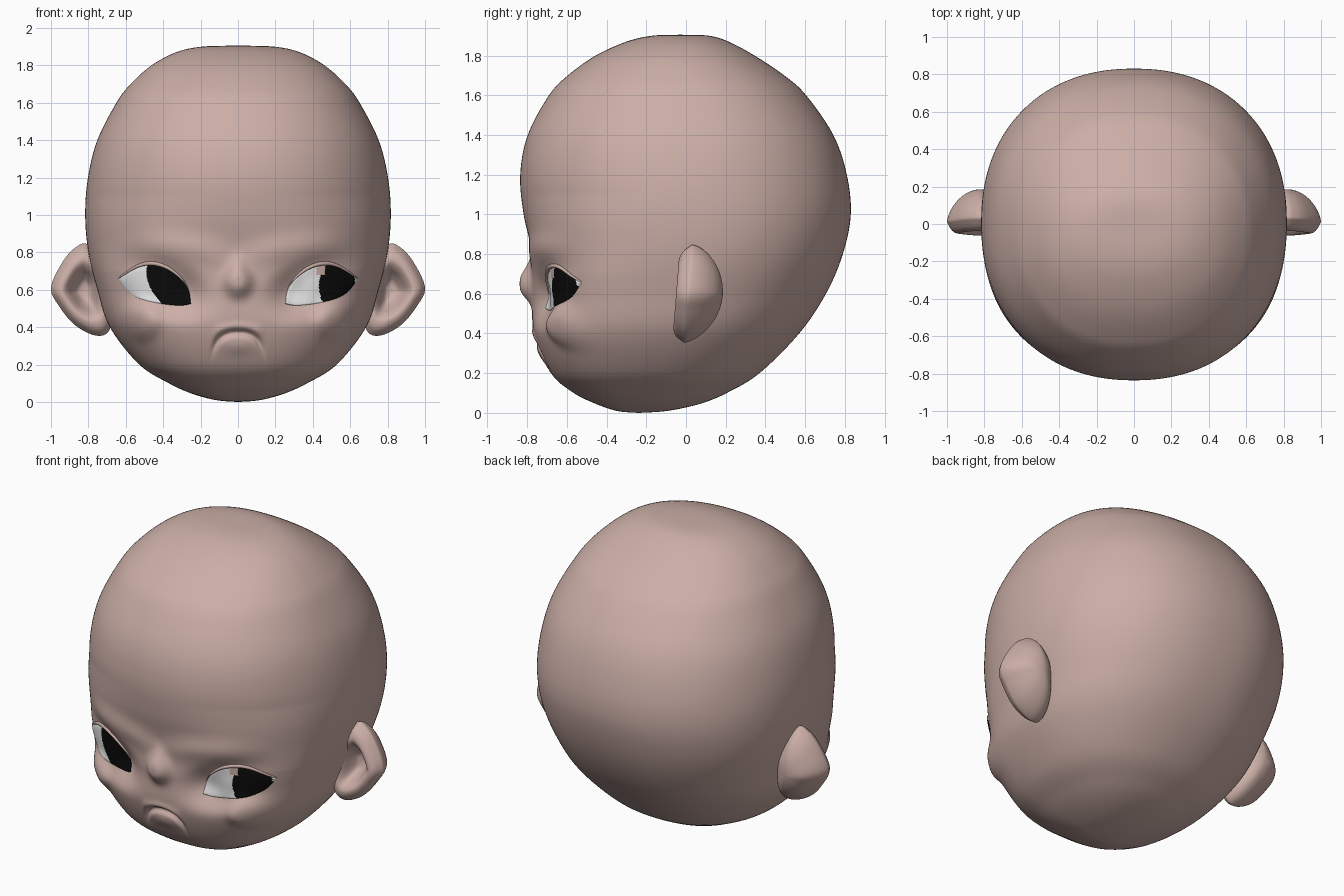
import bpy, bmesh, math
from mathutils import Vector
from mathutils.bvhtree import BVHTree

if "Cube" in bpy.data.objects:
    bpy.data.objects.remove(bpy.data.objects["Cube"])


def material(name, rgb):
    m = bpy.data.materials.new(name)
    m.diffuse_color = (*rgb, 1)
    m.use_nodes = True
    m.node_tree.nodes["Principled BSDF"].inputs["Base Color"].default_value = m.diffuse_color
    return m


skin = material("skin", (0.60, 0.425, 0.385))
white = material("eye white", (0.82, 0.82, 0.82))
black = material("pupil black", (0.003, 0.003, 0.003))


def spline(pts, steps, closed=False):
    """Catmull-Rom samples through points of any dimension."""
    n = len(pts)
    out = []
    for i in range(n if closed else n - 1):
        k = [pts[j % n] if closed else pts[max(0, min(n - 1, j))] for j in range(i - 1, i + 3)]
        num = steps[i] if isinstance(steps, list) else steps
        for s in range(num):
            t = s / num
            out.append([0.5 * (2 * b + (c - a) * t + (2 * a - 5 * b + 4 * c - d) * t * t
                               + (3 * b - a - 3 * c + d) * t ** 3) for a, b, c, d in zip(*k)])
    if not closed:
        out.append(list(pts[-1]))
    return out


def grid_object(name, rows, mats, wrap=True, rule=None, face_front=False):
    """Bridge rows of points into a smooth surface."""
    bm = bmesh.new()
    vs = [[bm.verts.new(p) for p in r] for r in rows]
    for r0, r1 in zip(vs, vs[1:]):
        n = len(r0)
        for i in range(n if wrap else n - 1):
            j = (i + 1) % n
            bm.faces.new((r0[i], r0[j], r1[j], r1[i]))
    bmesh.ops.remove_doubles(bm, verts=bm.verts, dist=0.0002)
    bmesh.ops.recalc_face_normals(bm, faces=bm.faces)
    if face_front and sum(f.normal.y for f in bm.faces) > 0:
        bmesh.ops.reverse_faces(bm, faces=bm.faces)
    for f in bm.faces:
        f.smooth = True
        if rule:
            f.material_index = rule(f.calc_center_median())
    tree = BVHTree.FromBMesh(bm)
    me = bpy.data.meshes.new(name)
    bm.to_mesh(me)
    bm.free()
    for m in mats:
        me.materials.append(m)
    ob = bpy.data.objects.new(name, me)
    bpy.context.collection.objects.link(ob)
    return ob, tree


def gauss(x, z, cx, cz, sx, sz, power=1.0):
    return math.exp(-(((x - cx) / sx) ** 2 + ((z - cz) / sz) ** 2) ** power)


def clamp(v):
    return max(0.0, min(1.0, v))


def relief(x, z):
    """How far the face stands out (+) or sinks in (-)."""
    x = abs(x)
    # nose and bridge
    h = 0.062 * gauss(x, z, 0, 0.645, 0.072, 0.08, 1.4) + 0.015 * gauss(x, z, 0, 0.74, 0.04, 0.05)
    # cheeks
    h += 0.04 * gauss(x, z, 0.515, 0.44, 0.10, 0.105, 1.8)
    # angry brow ridge
    zb = 0.79 + 0.28 * (x - 0.1) - 0.25 * x * x
    h += 0.024 * math.exp(-((z - zb) / 0.075) ** 2) * gauss(x, 0, 0.3, 0, 0.25, 1, 1.5)
    # eye sockets, deepest at the inner corner
    ca, sa = math.cos(0.32), math.sin(0.32)
    u = (x - 0.445) * ca + (z - 0.62) * sa
    v = -(x - 0.445) * sa + (z - 0.62) * ca
    q = (u / 0.22) ** 2 + (v / 0.11) ** 2
    h -= 0.05 * math.exp(-0.35 * q * q) * clamp((0.7 - x) / 0.35)
    h -= 0.03 * gauss(x, z, 0.28, 0.58, 0.08, 0.09)
    # frowning mouth and lower lip
    d = (z - 0.372 + 2 * x * x + 150 * x ** 4) / math.sqrt(1 + (4 * x + 600 * x ** 3) ** 2)
    fade = clamp((0.15 - x) / 0.04)
    h += fade * (0.010 * math.exp(-((d - 0.03) / 0.022) ** 2) - 0.028 * math.exp(-(d / 0.017) ** 2))
    h += 0.012 * gauss(x, z, 0, 0.30, 0.09, 0.045)
    return h


# Head: rings of (height, half width, front y, back y)
sections = [(0, 0, -.24, -.24), (.006, .09, -.325, -.13), (.02, .165, -.385, -.035), (.05, .262, -.465, .085),
            (.1, .37, -.565, .205), (.2, .528, -.68, .37), (.4, .685, -.765, .57), (.6, .752, -.775, .705),
            (.8, .80, -.775, .79), (1.0, .817, -.818, .83), (1.2, .802, -.835, .81), (1.4, .752, -.797, .742),
            (1.6, .65, -.69, .605), (1.7, .574, -.595, .495), (1.8, .462, -.455, .345),
            (1.87, .33, -.30, .215), (1.9, .19, -.17, .115), (1.905, 0, -.03, -.03)]
rows = []
SEG = 256
for z, w, yf, yb in spline(sections, [4, 4, 4, 6, 10, 20, 20, 20, 20, 10, 9, 9, 9, 6, 6, 6, 6]):
    yc, ry, row = (yf + yb) / 2, (yb - yf) / 2, []
    for i in range(SEG):
        a = 2 * math.pi * i / SEG
        a -= 0.5 * math.sin(a)              # denser at the face
        s, c = math.sin(a), math.cos(a)
        n = 2.2 + 0.35 * clamp((1.1 - z) / 0.4) * clamp(2 * c)
        r = (abs(s) ** n + abs(c) ** n) ** (-1 / n)
        x, y = w * s * r, yc - ry * c * r
        if c > 0 and 0.1 < z < 1.2:
            y -= relief(x, z) * clamp(c * 4)
        row.append((x, y, z))
    rows.append(row)
head, head_tree = grid_object("head", rows, [skin])


def on_face(x, z, lift):
    hit = head_tree.ray_cast(Vector((x, -2, z)), Vector((0, 1, 0)))[0]
    return (x, hit.y - lift, z)


# Ears: hollow front, plump rim, tapering back
ear_outline = spline([(.80, .84), (.87, .825), (.94, .745), (1.0, .61), (.955, .51), (.87, .41),
                      (.76, .355), (.69, .38), (.67, .5), (.70, .72)], 7, closed=True)
ear_front = [(0, .06), (.2, .05), (.35, .015), (.5, -.035), (.66, -.06), (.85, -.045), (1, 0)]
ear_section = spline(ear_front, 5) + [(math.cos(t * math.pi / 28), 0.175 * math.sin(t * math.pi / 28) ** 1.3)
                                      for t in range(1, 15)]
for side, label in ((1, "right"), (-1, "left")):
    rows = []
    for r, y in ear_section:
        rows.append([(side * (.82 + (px - .82) * r), y + 0.01 + 0.08 * (pz - .6) * r, .59 + (pz - .59) * r)
                     for px, pz in ear_outline])
    grid_object("ear_" + label, rows, [skin])

# Eyes: almond surfaces between the lid curves, both glancing the same way
upper = spline([(.252, .525), (.265, .60), (.31, .66), (.38, .71), (.46, .732), (.54, .718), (.642, .657)], 14)
lower = spline([(.252, .525), (.30, .516), (.37, .52), (.45, .533), (.53, .555), (.59, .59), (.642, .657)], 14)


def left_rule(p):
    dx, dz = p.x + 0.37, p.z - 0.62
    along, across = -0.57 * dx + 0.82 * dz, 0.82 * dx + 0.57 * dz
    return 1 if (along / 0.165) ** 2 + (across / 0.09) ** 2 < 1 else 0


def right_rule(p):
    if 0.42 < p.x < 0.465 and p.z > 0.68:
        return 2                             # small skin-toned glint
    return 1 if ((p.x - 0.53) / 0.097) ** 2 + ((p.z - 0.62) / 0.14) ** 2 < 1 else 0


V = 44
for side, label, rule in ((1, "right", right_rule), (-1, "left", left_rule)):
    rows = []
    for k, (up, lo) in enumerate(zip(upper, lower)):
        t, row = k / (len(upper) - 1), []
        for j in range(V + 1):
            v = j / V
            bulge = math.sqrt(max(0, 4 * v * (1 - v)) * min(1, 12 * t * (1 - t)))
            x, z = lo[0] + (up[0] - lo[0]) * v, lo[1] + (up[1] - lo[1]) * v
            row.append(on_face(side * x, z, 0.013 * bulge + 0.001))
        rows.append(row)
    grid_object("eye_" + label, rows, [white, black, skin], wrap=False, rule=rule, face_front=True)

    # Upper eyelid: thin tapered roll above the eye
    path = upper[14:]
    rows = []
    for k, (x, z) in enumerate(path):
        t = k / (len(path) - 1)
        rad = 0.002 + 0.009 * math.sin(math.pi * t) ** 0.6 if 0 < t < 1 else 0.001
        c = Vector(on_face(side * x, z + rad * 0.8, 0.004))
        rows.append([c + Vector((0, math.cos(a), math.sin(a))) * rad
                     for a in (2 * math.pi * i / 12 for i in range(12))])
    grid_object("upper_eyelid_" + label, rows, [skin])
